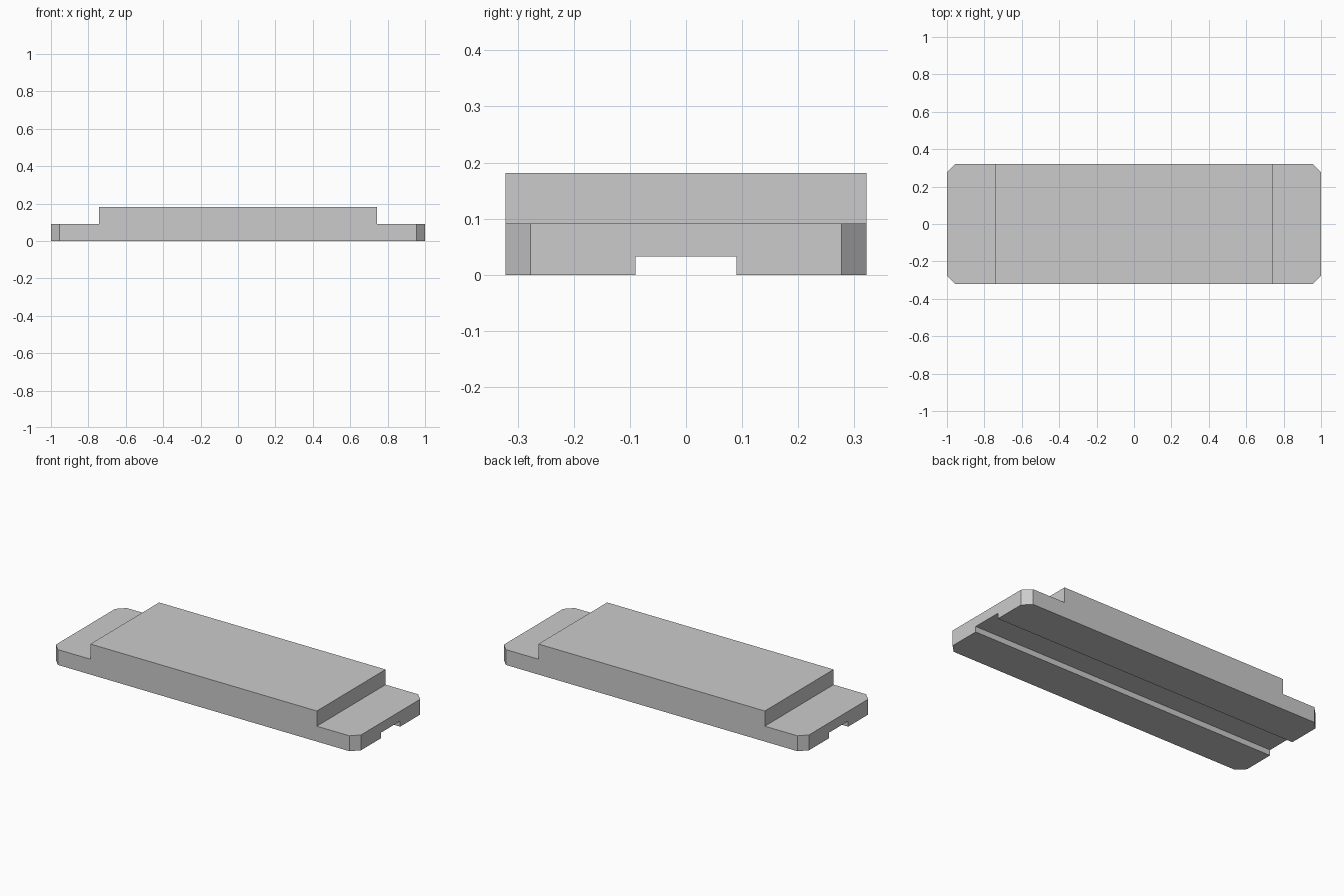
import bpy
import bmesh

default = bpy.data.objects.get("Cube")
if default:
    bpy.data.objects.remove(default, do_unlink=True)

HALF_LENGTH, HALF_WIDTH = 1.0, 0.322
RAISED_HALF = 0.742
LEDGE_Z, TOP_Z = 0.091, 0.181
CHAMFER = 0.045
GROOVE_HALF, GROOVE_DEPTH = 0.09, 0.033

grey = bpy.data.materials.new("plain grey")
grey.use_nodes = True
colour = (0.6, 0.6, 0.6, 1.0)
grey.diffuse_color = colour
grey.node_tree.nodes["Principled BSDF"].inputs["Base Color"].default_value = colour


def extruded(name, outline, half_width, chamfer=0.0):
    """Extrude an x-z outline along y, chamfering the end corners."""
    bm = bmesh.new()
    face = bm.faces.new([bm.verts.new((x, -half_width, z)) for x, z in outline])
    result = bmesh.ops.extrude_face_region(bm, geom=[face])
    moved = [v for v in result["geom"] if isinstance(v, bmesh.types.BMVert)]
    bmesh.ops.translate(bm, verts=moved, vec=(0, 2 * half_width, 0))
    if chamfer:
        corners = [e for e in bm.edges
                   if all(abs(v.co.x) > HALF_LENGTH - 0.001 for v in e.verts)
                   and abs(e.verts[0].co.z - e.verts[1].co.z) > 0.01]
        bmesh.ops.bevel(bm, geom=corners, offset=chamfer, segments=1,
                        affect='EDGES')
    bmesh.ops.recalc_face_normals(bm, faces=bm.faces)
    mesh = bpy.data.meshes.new(name)
    bm.to_mesh(mesh)
    bm.free()
    mesh.materials.append(grey)
    obj = bpy.data.objects.new(name, mesh)
    bpy.context.collection.objects.link(obj)
    return obj


# Stepped plate: raised centre with a low ledge at each end
right_half = [(HALF_LENGTH, 0), (HALF_LENGTH, LEDGE_Z),
              (RAISED_HALF, LEDGE_Z), (RAISED_HALF, TOP_Z)]
outline = right_half + [(-x, z) for x, z in reversed(right_half)]
plate = extruded("stepped_plate", outline, HALF_WIDTH, CHAMFER)

# Groove running the whole length of the underside
reach = HALF_LENGTH + 0.1
cutter = extruded("groove_cutter",
                  [(-reach, -0.1), (reach, -0.1),
                   (reach, GROOVE_DEPTH), (-reach, GROOVE_DEPTH)], GROOVE_HALF)
cutter.hide_render = True
groove = plate.modifiers.new("groove", 'BOOLEAN')
groove.operation = 'DIFFERENCE'
groove.solver = 'EXACT'
groove.object = cutter
bpy.context.view_layer.objects.active = plate
bpy.ops.object.modifier_apply(modifier=groove.name)
bpy.data.objects.remove(cutter, do_unlink=True)
